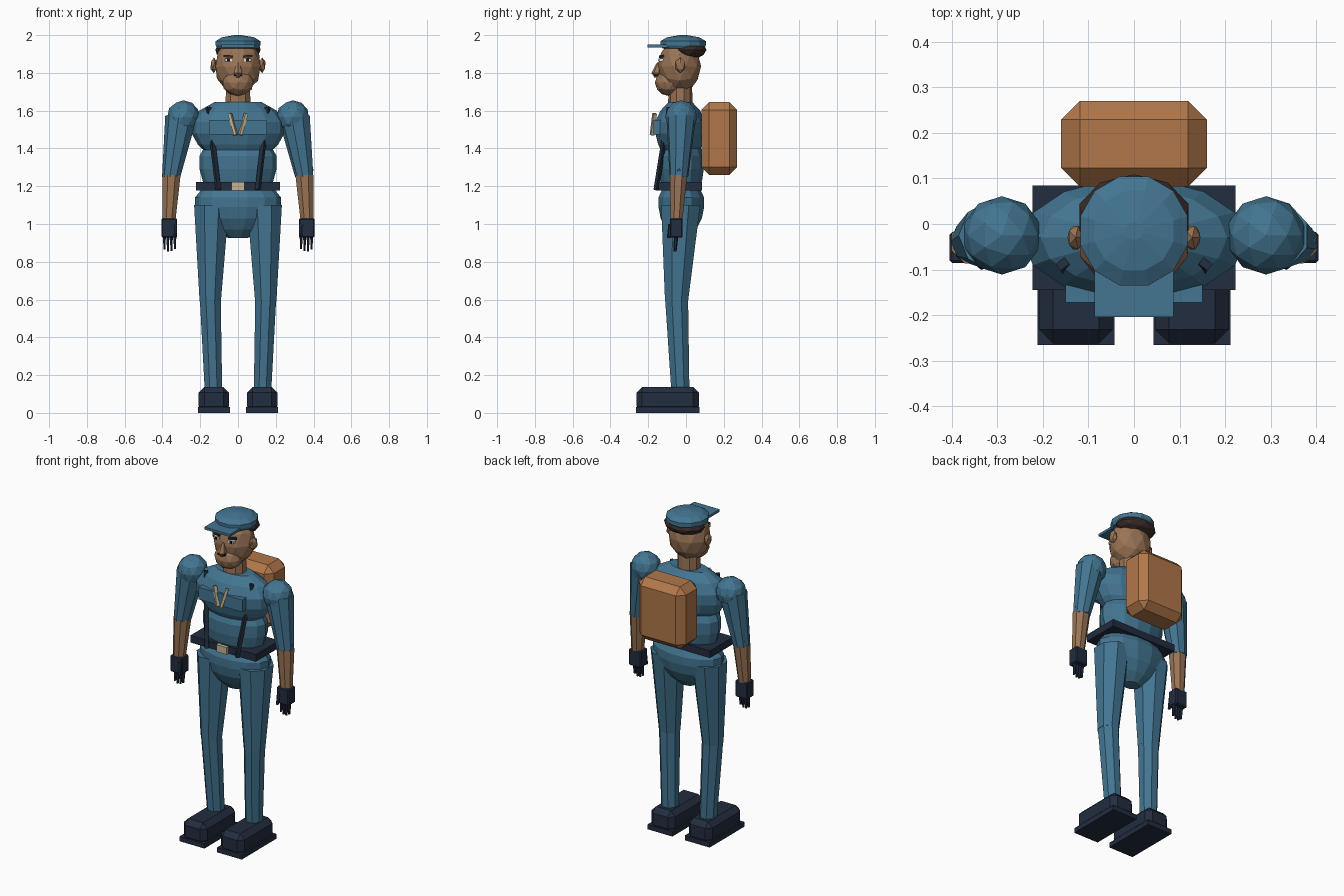
import bpy, bmesh, math
from mathutils import Vector, Matrix

if "Cube" in bpy.data.objects:
    bpy.data.objects.remove(bpy.data.objects["Cube"])


def colour(name, rgb):
    m = bpy.data.materials.new(name)
    m.diffuse_color = (*rgb, 1)
    m.use_nodes = True
    m.node_tree.nodes["Principled BSDF"].inputs["Base Color"].default_value = m.diffuse_color
    return m


BLUE = colour("uniform blue", (0.056, 0.178, 0.285))
NAVY = colour("dark navy", (0.016, 0.026, 0.050))
SKIN = colour("skin", (0.32, 0.175, 0.092))
ORANGE = colour("pack tan", (0.44, 0.185, 0.068))
HAIR = colour("dark brown hair", (0.042, 0.024, 0.022))
CREAM = colour("cream metal", (0.56, 0.46, 0.30))
WHITE = colour("eye white", (0.75, 0.75, 0.72))
BLACK = colour("black", (0.008, 0.008, 0.010))


def finish(name, bm, mat):
    bmesh.ops.recalc_face_normals(bm, faces=bm.faces[:])
    me = bpy.data.meshes.new(name)
    bm.to_mesh(me)
    bm.free()
    me.materials.append(mat)
    ob = bpy.data.objects.new(name, me)
    bpy.context.collection.objects.link(ob)
    return ob


def box(name, mat, x, y, z, bevel=0.0, vertical_only=False):
    """Box from (min, max) ranges, with optional chamfer."""
    lo, hi = Vector((x[0], y[0], z[0])), Vector((x[1], y[1], z[1]))
    bm = bmesh.new()
    bmesh.ops.create_cube(bm, size=1, matrix=Matrix.Translation((lo + hi) / 2)
                          @ Matrix.Diagonal((*(hi - lo), 1)))
    if bevel:
        bmesh.ops.bevel(bm, geom=bm.edges[:], offset=bevel, segments=1,
                        affect='EDGES', profile=0.5)
    return finish(name, bm, mat)


def ball(name, mat, c, r, sub=2):
    bm = bmesh.new()
    bmesh.ops.create_icosphere(bm, subdivisions=sub, radius=1,
                               matrix=Matrix.Translation(c) @ Matrix.Diagonal((*r, 1)))
    return finish(name, bm, mat)


def loft(name, mat, rings, n=8, turn=0.5):
    """Stack of elliptical rings (z, cx, cy, rx, ry), capped at both ends."""
    bm = bmesh.new()
    loops = []
    for z, cx, cy, rx, ry in rings:
        angs = [(i + turn) * math.tau / n for i in range(n)]
        loops.append([bm.verts.new((cx + rx * math.cos(a), cy + ry * math.sin(a), z))
                      for a in angs])
    for a, b in zip(loops, loops[1:]):
        for i in range(n):
            j = (i + 1) % n
            bm.faces.new((a[i], a[j], b[j], b[i]))
    bm.faces.new(loops[0])
    bm.faces.new(loops[-1])
    return finish(name, bm, mat)


def beam(name, mat, p, q, w, d):
    """Rectangular bar from p to q."""
    p, q = Vector(p), Vector(q)
    rot = (q - p).to_track_quat('Z', 'Y').to_matrix().to_4x4()
    bm = bmesh.new()
    bmesh.ops.create_cube(bm, size=1, matrix=Matrix.Translation((p + q) / 2) @ rot
                          @ Matrix.Diagonal((w, d, (q - p).length, 1)))
    return finish(name, bm, mat)


# Torso
loft("chest", BLUE, [(1.38, 0, -.03, .17, .10), (1.42, 0, -.03, .212, .12),
                     (1.48, 0, -.033, .246, .133), (1.54, 0, -.033, .246, .133),
                     (1.60, 0, -.03, .205, .108), (1.645, 0, -.03, .125, .065)], 14, 0)
loft("abdomen", BLUE, [(1.17, 0, -.025, .165, .095), (1.23, 0, -.025, .187, .113),
                       (1.29, 0, -.025, .204, .122), (1.36, 0, -.025, .204, .122),
                       (1.42, 0, -.025, .17, .10)], 14, 0)
loft("pelvis", BLUE, [(.925, 0, -.025, .05, .04), (.97, 0, -.025, .125, .08),
                      (1.03, 0, -.025, .19, .112), (1.09, 0, -.025, .226, .124),
                      (1.14, 0, -.025, .228, .124), (1.18, 0, -.025, .195, .105)], 14, 0)

# Belt, chest pocket and pack
box("belt", NAVY, (-.223, .223), (-.145, .085), (1.178, 1.222))
box("buckle", CREAM, (-.035, .035), (-.162, -.14), (1.178, 1.222))
box("chest_pocket", BLUE, (-.15, .15), (-.172, -.12), (1.475, 1.55))
box("backpack", ORANGE, (-.16, .16), (.082, .27), (1.26, 1.645), .041)

# Head
loft("neck", SKIN, [(1.62, 0, -.03, .07, .065), (1.74, 0, -.03, .066, .062)], 10)
ball("head", SKIN, (0, -.035, 1.835), (.125, .115, .145))
ball("jaw", SKIN, (0, -.092, 1.748), (.085, .073, .07))
ball("hair", HAIR, (0, .015, 1.922), (.126, .094, .052))
loft("nose", SKIN, [(1.775, 0, -.155, .01, .012), (1.80, 0, -.157, .027, .026),
                    (1.855, 0, -.142, .008, .012)], 6)
box("mouth", BLACK, (-.022, .022), (-.168, -.13), (1.783, 1.791))

# Cap
loft("cap_crown", BLUE, [(1.928, 0, -.015, .112, .112), (1.945, 0, -.015, .122, .124),
                         (1.968, 0, -.015, .122, .124), (1.988, 0, -.015, .09, .09),
                         (2.0, 0, -.015, .02, .02)], 12)
box("cap_brim", BLUE, (-.087, .087), (-.204, -.03), (1.935, 1.95))

for s, side in ((-1, "left"), (1, "right")):
    def X(a, b):
        return tuple(sorted((s * a, s * b)))

    # Face details
    box(side + "_eye", WHITE, X(.032, .068), (-.142, -.11), (1.861, 1.877))
    box(side + "_pupil", BLACK, X(.043, .057), (-.146, -.12), (1.861, 1.877))
    beam(side + "_brow", HAIR, (s * .03, -.137, 1.886), (s * .075, -.122, 1.89), .012, .012)
    ball(side + "_ear", SKIN, (s * .128, -.03, 1.84), (.02, .03, .042), 1)

    # Braces and chest ribbons
    beam(side + "_brace", NAVY, (s * .104, -.158, 1.18), (s * .157, -.088, 1.618), .024, .018)
    beam(side + "_ribbon", CREAM, (s * .012, -.18, 1.472), (s * .043, -.166, 1.585), .02, .016)

    # Arm
    ball(side + "_shoulder", BLUE, (s * .29, -.025, 1.567), (.088, .086, .088))
    loft(side + "_sleeve", BLUE, [(1.25, s * .352, -.038, .05, .05),
                                  (1.575, s * .297, -.025, .088, .08)], 9)
    ball(side + "_elbow", BLUE, (s * .352, -.038, 1.27), (.054, .054, .045), 1)
    loft(side + "_forearm", SKIN, [(1.02, s * .365, -.05, .037, .034),
                                   (1.26, s * .352, -.04, .052, .05)], 8)

    # Glove
    box(side + "_glove", NAVY, X(.322, .405), (-.086, -.018), (.928, 1.03), .006)
    for i in range(4):
        x = .334 + i * .0185
        tip = (.868, .856, .855, .866)[i]
        loft(f"{side}_finger_{i + 1}", NAVY, [(tip, s * x, -.058, .006, .008),
                                             (.94, s * x, -.052, .009, .012)], 6)
    loft(side + "_thumb", NAVY, [(.925, s * .334, -.092, .008, .009),
                                 (1.0, s * .338, -.08, .012, .014)], 6)

    # Leg
    loft(side + "_thigh", BLUE, [(.59, s * .147, -.05, .061, .066),
                                 (1.10, s * .14, -.028, .10, .112)], 8)
    ball(side + "_knee", BLUE, (s * .147, -.05, .605), (.061, .066, .045), 1)
    loft(side + "_shin", BLUE, [(.12, s * .13, -.03, .05, .052),
                                (.61, s * .147, -.05, .06, .066)], 8)

    # Boot
    box(side + "_boot", NAVY, X(.047, .208), (-.262, .068), (.005, .137), .03)
    box(side + "_sole", NAVY, X(.043, .212), (-.266, .072), (0, .03))
